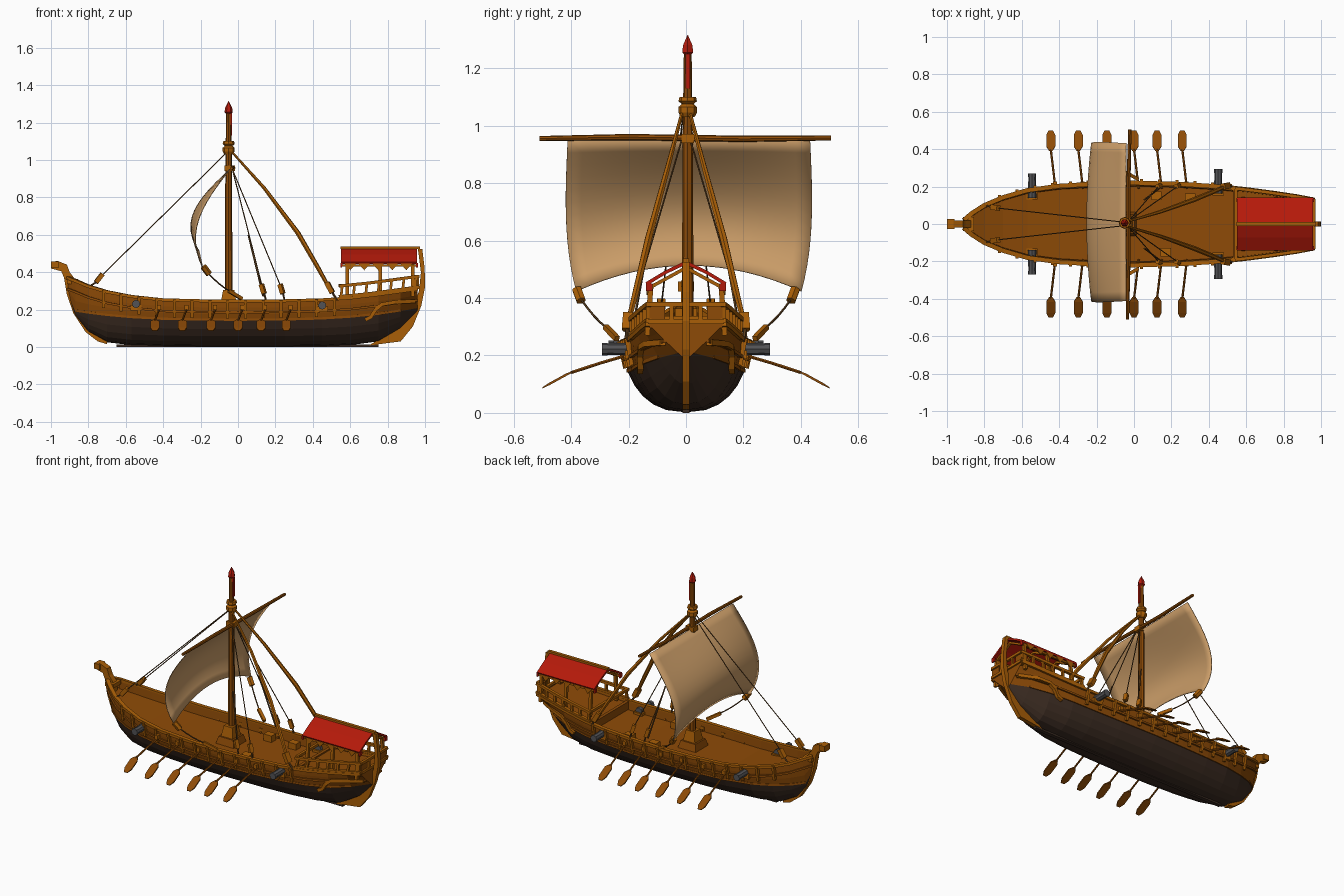
import bpy, bmesh, math
from mathutils import Vector

if "Cube" in bpy.data.objects:
    bpy.data.objects.remove(bpy.data.objects["Cube"])


def material(name, rgb):
    m = bpy.data.materials.new(name)
    m.diffuse_color = (*rgb, 1)
    m.use_nodes = True
    m.node_tree.nodes["Principled BSDF"].inputs["Base Color"].default_value = m.diffuse_color
    return m


WOOD = material("hull wood", (0.27, 0.07, 0.002))
TRIM = material("trim wood", (0.40, 0.113, 0.002))
DARK = material("tarred hull", (0.045, 0.025, 0.016))
CLOTH = material("sail cloth", (0.60, 0.34, 0.14))
RED = material("red cloth", (0.46, 0.010, 0.003))
IRON = material("iron", (0.085, 0.085, 0.09))
ROPE = material("rope", (0.12, 0.055, 0.015))


def make(name, bm, *mats):
    bmesh.ops.recalc_face_normals(bm, faces=bm.faces[:])
    me = bpy.data.meshes.new(name)
    bm.to_mesh(me)
    bm.free()
    for m in mats:
        me.materials.append(m)
    ob = bpy.data.objects.new(name, me)
    bpy.context.collection.objects.link(ob)
    return ob


def sweep(name, pts, a, b, mat, sides=4, scale=None, side=None):
    """Sweep a rectangle (4 sides) or ellipse of half sizes a, b along points."""
    bm = bmesh.new()
    pts = [Vector(p) for p in pts]
    rings = []
    for i, p in enumerate(pts):
        t = (pts[min(i + 1, len(pts) - 1)] - pts[max(i - 1, 0)]).normalized()
        s = Vector(side) if side else (Vector((1, 0, 0)) if abs(t.z) > 0.99 else t.cross(Vector((0, 0, 1))).normalized())
        n = s.cross(t).normalized()
        k = scale[i] if scale else 1
        if sides == 4:
            sec = [(1, 1), (-1, 1), (-1, -1), (1, -1)]
        else:
            sec = [(math.cos(math.tau * j / sides), math.sin(math.tau * j / sides)) for j in range(sides)]
        rings.append([bm.verts.new(p + s * a * k * c + n * b * k * d) for c, d in sec])
    for r, q in zip(rings, rings[1:]):
        for j in range(sides):
            bm.faces.new((r[j], r[(j + 1) % sides], q[(j + 1) % sides], q[j]))
    bm.faces.new(rings[0])
    bm.faces.new(rings[-1])
    return make(name, bm, mat)


def box(name, c, size, mat, top=1):
    x, y, z = c
    h = size[2] / 2
    return sweep(name, [(x, y, z - h), (x, y, z + h)], size[0] / 2, size[1] / 2, mat, scale=[1, top])


def plate(name, outline, y, thick, mat):
    """Extrude an x-z outline across y."""
    bm = bmesh.new()
    f = bm.faces.new([bm.verts.new((x, y - thick / 2, z)) for x, z in outline])
    r = bmesh.ops.extrude_face_region(bm, geom=[f])
    bmesh.ops.translate(bm, vec=(0, thick, 0), verts=[v for v in r["geom"] if isinstance(v, bmesh.types.BMVert)])
    return make(name, bm, mat)


def rope(name, p, q, r=0.003, sag=0.0):
    p, q = Vector(p), Vector(q)
    pts = [p.lerp(q, i / 4) - Vector((0, 0, sag * math.sin(math.pi * i / 4))) for i in range(5)]
    return sweep(name, pts, r, r, ROPE, sides=5)


# Hull stations: x, half width, keel height, sheer height
ST = [(-0.91, 0.02, 0.27, 0.37), (-0.87, 0.055, 0.165, 0.355), (-0.8, 0.1, 0.08, 0.325),
      (-0.7, 0.142, 0.025, 0.295), (-0.57, 0.18, 0.010, 0.27), (-0.4, 0.203, 0.005, 0.252),
      (-0.2, 0.215, 0.002, 0.247), (0.0, 0.22, 0.002, 0.245), (0.25, 0.213, 0.002, 0.247),
      (0.45, 0.2, 0.004, 0.252), (0.6, 0.185, 0.01, 0.262), (0.75, 0.165, 0.03, 0.28),
      (0.87, 0.147, 0.1, 0.297), (0.96, 0.13, 0.19, 0.31)]


def station(x):
    for p, q in zip(ST, ST[1:]):
        if x <= q[0]:
            k = (x - p[0]) / (q[0] - p[0])
            return [p[i] + (q[i] - p[i]) * k for i in (1, 2, 3)]
    return list(ST[-1][1:])


def half(x, z):
    w, k, s = station(x)
    c = 1 - max(0, min(1, (z - k) / (s - k)))
    pinch = 1 - 0.75 * max(0, x - 0.7) / 0.26 * c
    return w * pinch * math.sqrt(max(0, 1 - c * c)) ** 0.85


def tar_line(x):
    return 0.142 + 0.075 * abs(x) ** 3


# Hull shell, tarred below the line
bm = bmesh.new()
rings = []
for x, w, k, s in ST:
    m = min(max(tar_line(x), k + 0.01), s - 0.02)
    zs = [k + (m - k) * (i / 5) ** 1.8 for i in range(6)] + [m + (s - m) * i / 3 for i in (1, 2, 3)]
    ring = [(-half(x, z), z) for z in zs[:0:-1]] + [(half(x, z), z) for z in zs]
    rings.append([bm.verts.new((x, y, z)) for y, z in ring])
for r, q in zip(rings, rings[1:]):
    for j in range(len(r) - 1):
        f = bm.faces.new((r[j], r[j + 1], q[j + 1], q[j]))
        f.material_index = 1 if 3 <= j <= 12 else 0
bm.faces.new(rings[0])
bm.faces.new(rings[-1])
make("hull", bm, WOOD, DARK)
# Inner lining of the bulwarks
bm = bmesh.new()
for sgn in (-1, 1):
    prev = None
    for x, w, k, s in ST[1:]:
        cur = [bm.verts.new((x, sgn * (half(x, z) - 0.014), z)) for z in (s - 0.055, s)]
        if prev:
            bm.faces.new((prev[0], cur[0], cur[1], prev[1]))
        prev = cur
make("bulwark_lining", bm, WOOD)


def deck(name, xs, drop):
    bm = bmesh.new()
    prev = None
    for x in xs:
        z = station(x)[2] - drop
        y = half(x, z) - 0.004
        cur = [bm.verts.new((x, -y, z)), bm.verts.new((x, y, z))]
        if prev:
            bm.faces.new((prev[0], cur[0], cur[1], prev[1]))
        prev = cur
    make(name, bm, WOOD)


deck("main_deck", [-0.89, -0.8, -0.7, -0.57, -0.4, -0.2, 0, 0.25, 0.45, 0.55], 0.05)
deck("stern_deck", [0.54, 0.65, 0.75, 0.87, 0.96], 0.008)
box("stern_bulkhead", (0.54, 0, 0.235), (0.02, 0.36, 0.05), WOOD)

# Stem with curled head, and sternpost with rudder
plate("stem", [(-0.7, 0.015), (-0.75, 0.03), (-0.815, 0.08), (-0.88, 0.18), (-0.915, 0.28), (-0.93, 0.37),
               (-0.945, 0.405), (-1.0, 0.42), (-1.0, 0.455), (-0.965, 0.46), (-0.915, 0.44), (-0.9, 0.4),
               (-0.865, 0.355), (-0.87, 0.2), (-0.79, 0.09), (-0.7, 0.04)], 0, 0.036, TRIM)
box("stem_scroll", (-0.98, 0, 0.44), (0.04, 0.055, 0.035), TRIM)
box("stem_shoulder", (-0.885, 0, 0.35), (0.06, 0.075, 0.025), TRIM)
plate("rudder", [(0.7, 0.008), (0.87, 0.03), (0.935, 0.11), (0.98, 0.22), (1.0, 0.32), (0.998, 0.42), (0.985, 0.525),
                 (0.962, 0.525), (0.978, 0.4), (0.968, 0.3), (0.93, 0.2), (0.85, 0.1), (0.76, 0.045)], 0, 0.026, TRIM)
sweep("keel", [(-0.65, 0, 0.006), (0.75, 0, 0.006)], 0.012, 0.006, DARK)

for s in (-1, 1):
    # Gunwale rail and wales following the sheer
    sweep("gunwale", [(x, s * w, z) for x, w, k, z in ST], 0.012, 0.008, TRIM)
    sweep("wale", [(x, s * (half(x, z - 0.06) + 0.003), z - 0.06) for x, w, k, z in ST], 0.006, 0.006, WOOD)
    sweep("lower_wale", [(x, s * (half(x, tar_line(x)) + 0.001), tar_line(x) + 0.004) for x, *_ in ST[1:-1]],
          0.004, 0.006, WOOD)
    # Side ribs
    for i in range(14):
        x = -0.72 + i * 0.095
        w, k, z = station(x)
        sweep("rib", [(x, s * (half(x, z - 0.09) + 0.004), z - 0.09), (x, s * (w + 0.012), z + 0.004)],
              0.008, 0.009, TRIM, side=(1, 0, 0))
    # Oars with six-cornered blades
    for x in (-0.445, -0.298, -0.145, 0.0, 0.123, 0.258):
        sweep("oar_shaft", [(x + 0.025, s * 0.19, 0.205), (x + 0.012, s * 0.3, 0.173), (x, s * 0.4, 0.14)],
              0.006, 0.006, WOOD, sides=6)
        sweep("oar_blade", [(x, s * 0.39, 0.145), (x, s * 0.415, 0.134), (x, s * 0.475, 0.101), (x, s * 0.5, 0.087)],
              0.024, 0.004, WOOD, scale=[0.35, 1, 1, 0.5])
        box("oar_lock", (x + 0.022, s * 0.213, 0.212), (0.022, 0.028, 0.026), TRIM)
    # Cannons on small carriages
    for x, end, z in ((-0.545, 0.27, 0.23), (0.45, 0.293, 0.222)):
        sweep("cannon", [(x, s * y, z) for y in (end - 0.13, end - 0.06, end - 0.02, end - 0.02, end)],
              0.022, 0.022, IRON, sides=8, scale=[1.05, 0.95, 0.9, 1, 1])
        box("cannon_carriage", (x, s * (end - 0.11), z - 0.02), (0.06, 0.06, 0.03), TRIM)
    # Quarter knee at the stern
    knee = [(0.68, 0.145), (0.71, 0.16), (0.735, 0.2), (0.77, 0.228), (0.84, 0.24), (0.95, 0.245)]
    sweep("quarter_knee", [(x, s * (half(x, z) + 0.006), z) for x, z in knee], 0.01, 0.01, TRIM, side=(0, 1, 0))

    # Stern railing and canopy posts
    sweep("stern_rail", [(x, s * station(x)[0], station(x)[2] + 0.068) for x in (0.54, 0.7, 0.85, 0.965)],
          0.009, 0.008, TRIM)
    sweep("stern_sill", [(x, s * station(x)[0], station(x)[2] + 0.012) for x in (0.54, 0.7, 0.85, 0.965)],
          0.01, 0.007, TRIM)
    for i in range(7):
        x = 0.55 + i * 0.066
        w, k, z = station(x)
        sweep("baluster", [(x, s * w, z), (x + 0.008, s * w, z + 0.075)], 0.007, 0.007, TRIM, side=(0, 1, 0))
    for x in (0.585, 0.76, 0.935):
        sweep("canopy_post", [(x, s * 0.135, 0.27), (x, s * 0.122, 0.445)], 0.009, 0.009, TRIM, side=(1, 0, 0))
        sweep("rafter", [(x, s * 0.13, 0.434), (x, 0, 0.505)], 0.007, 0.006, TRIM)
    box("transom_panel", (0.95, s * 0.1, 0.335), (0.02, 0.055, 0.08), WOOD)
    box("canopy_eave", (0.755, s * 0.125, 0.436), (0.41, 0.012, 0.012), TRIM)
    # Red canopy cloth with pennants
    sweep("canopy_cloth", [(0.755, 0, 0.523), (0.755, s * 0.07, 0.49), (0.755, s * 0.138, 0.449)], 0.203, 0.006, RED)
    for i in range(5):
        x = 0.6 + i * 0.075
        plate("pennant", [(x - 0.03, 0.445), (x + 0.03, 0.445), (x, 0.41)], s * 0.135, 0.005, TRIM)
    for x in (0.553, 0.957):
        plate("canopy_flap", [(x - 0.006, 0.45), (x + 0.006, 0.45), (x + 0.004, 0.425), (x - 0.004, 0.425)],
              s * 0.128, 0.022, RED)

    # Stays, shrouds and their blocks
    rope("forestay", (-0.06, s * 0.01, 1.04), (-0.73, s * 0.085, 0.38))
    sweep("forestay_block", [(-0.725, s * 0.085, 0.39), (-0.76, s * 0.09, 0.345)], 0.014, 0.012, TRIM)
    rope("forestay_lashing", (-0.76, s * 0.09, 0.345), (-0.8, s * 0.1, 0.32), 0.005)
    sweep("backstay", [(-0.03, s * 0.015, 1.04), (0.14, s * 0.065, 0.85), (0.32, s * 0.13, 0.61), (0.43, s * 0.175, 0.42),
                       (0.485, s * 0.2, 0.32)], 0.012, 0.012, TRIM, sides=6, scale=[0.5, 0.8, 1.1, 1, 0.8])
    sweep("backstay_block", [(0.475, s * 0.2, 0.345), (0.505, s * 0.205, 0.29)], 0.017, 0.013, TRIM)
    rope("backstay_lashing", (0.505, s * 0.205, 0.29), (0.53, s * 0.2, 0.25), 0.006)
    for x in (0.13, 0.23):
        rope("shroud", (-0.03, s * 0.015, 0.95), (x, s * 0.2, 0.32))
        sweep("shroud_block", [(x - 0.005, s * 0.2, 0.335), (x + 0.01, s * 0.207, 0.285)], 0.012, 0.011, TRIM)
        rope("shroud_lashing", (x + 0.01, s * 0.207, 0.29), (x + 0.02, s * 0.21, 0.245), 0.005)
    rope("halyard", (0.055, s * 0.13, 0.6), (0.135, s * 0.19, 0.27), 0.0045)
    # Sheets holding the sail corners
    sweep("sheet_block", [(-0.185, s * 0.38, 0.43), (-0.155, s * 0.365, 0.39)], 0.018, 0.018, TRIM, sides=6)
    rope("sail_sheet", (-0.16, s * 0.365, 0.395), (-0.04, s * 0.275, 0.295), 0.004, 0.008)
    sweep("sheet_toggle", [(-0.05, s * 0.28, 0.3), (0.02, s * 0.24, 0.258)], 0.009, 0.009, TRIM)

# Stern cross rails and canopy ridge
for z in (0.318, 0.378):
    box("transom_rail", (0.962, 0, z), (0.016, 0.265, 0.016), TRIM)
for y in (-0.05, 0.05):
    box("transom_baluster", (0.962, y, 0.345), (0.014, 0.014, 0.07), TRIM)
box("stern_front_rail", (0.545, 0, 0.33), (0.016, 0.37, 0.016), TRIM)
box("canopy_ridge", (0.76, 0, 0.53), (0.425, 0.02, 0.014), TRIM)

# Mast, step, top and red finial
MX, MY = -0.05, 0.006
box("mast_step", (MX, 0, 0.215), (0.13, 0.13, 0.05), WOOD, 0.8)
box("mast_foot", (MX, 0, 0.27), (0.085, 0.085, 0.07), TRIM, 0.7)
sweep("mast", [(MX, MY, 0.2), (MX, MY, 0.95), (MX, MY, 1.25)], 0.021, 0.021, WOOD, sides=8, scale=[1, 0.85, 0.65])
sweep("mast_top", [(MX, MY, z) for z in (1.03, 1.045, 1.065, 1.075, 1.085, 1.1)], 0.032, 0.032, TRIM, sides=8,
      scale=[0.75, 1, 1, 0.65, 1, 0.9])
sweep("mast_finial", [(MX, MY, z) for z in (1.245, 1.255, 1.28, 1.315)], 0.022, 0.022, RED, sides=6,
      scale=[0.5, 1, 0.85, 0.05])
box("mast_ribbon", (MX + 0.014, MY, 1.19), (0.009, 0.016, 0.12), RED)

# Yard and billowing sail
sweep("yard", [(-0.035, -0.51, 0.955), (-0.03, -0.2, 0.96), (-0.03, 0.2, 0.954), (-0.022, 0.505, 0.957)],
      0.011, 0.011, WOOD, sides=8, scale=[0.8, 1, 1, 0.8])
box("yard_collar", (-0.045, MY, 0.955), (0.056, 0.045, 0.03), TRIM)
bm = bmesh.new()
N, M = 16, 12
grid = []
for j in range(M + 1):
    v = j / M
    row = []
    for i in range(N + 1):
        u = 2 * i / N - 1
        y = 0.01 + u * (0.422 + 0.008 * math.sin(math.pi * v) - 0.03 * v ** 4)
        x = -0.045 - 0.21 * math.sin(0.71 * math.pi * v) * (1 - 0.12 * u * u)
        row.append(bm.verts.new((x, y, 0.952 - v * (0.44 + 0.09 * u * u))))
    grid.append(row)
for j in range(M):
    for i in range(N):
        f = bm.faces.new((grid[j][i], grid[j][i + 1], grid[j + 1][i + 1], grid[j + 1][i]))
        f.smooth = True
sail = make("sail", bm, CLOTH)
sail.modifiers.new("cloth thickness", "SOLIDIFY").thickness = 0.005

# Deck fittings
for x, y in ((0.12, 0.15), (0.17, -0.15), (0.3, 0.14)):
    box("crate", (x, y, 0.215), (0.055, 0.045, 0.045), TRIM)
